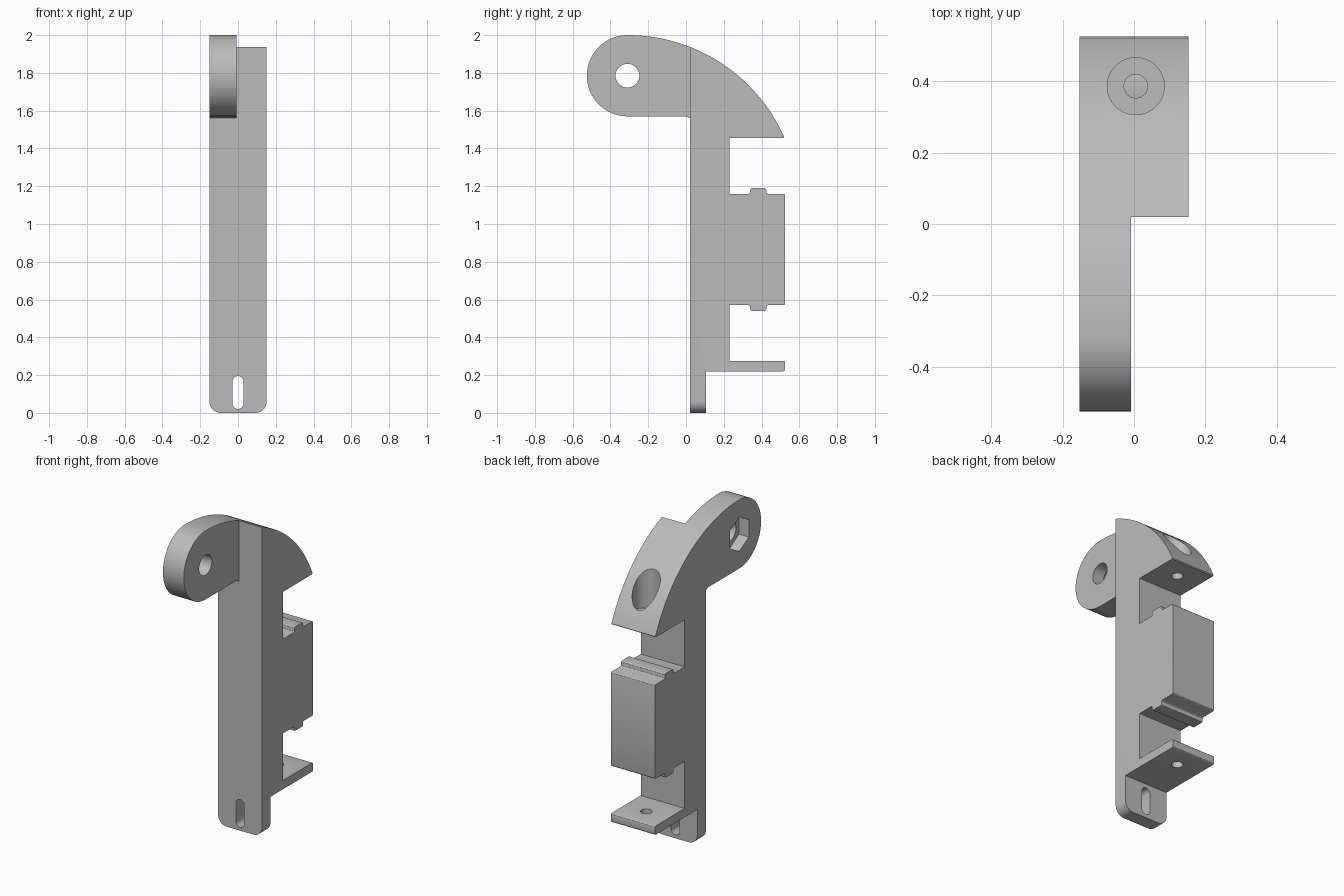
import bpy, bmesh
from math import sin, cos, pi, sqrt, asin

if "Cube" in bpy.data.objects:
    bpy.data.objects.remove(bpy.data.objects["Cube"], do_unlink=True)

HALF = 0.152              # half the bracket width
ARM_Y, ARM_Z, ARM_R = -0.31, 1.785, 0.215

grey = bpy.data.materials.new("plain grey")
grey.use_nodes = True
grey.diffuse_color = (0.5, 0.5, 0.5, 1)
grey.node_tree.nodes["Principled BSDF"].inputs["Base Color"].default_value = (0.5, 0.5, 0.5, 1)


def arc(cx, cy, r, start, end, steps):
    angles = [start + (end - start) * i / steps for i in range(steps + 1)]
    return [(cx + r * cos(a), cy + r * sin(a)) for a in angles]


def circle(cx, cy, r, sides=40, turn=0):
    return arc(cx, cy, r, turn, turn + 2 * pi, sides)[:-1]


def prism(name, outline, axis, low, high):
    """Extrude a 2D outline along one axis."""
    def place(p, t):
        c = list(p)
        c.insert("xyz".index(axis), t)
        return c
    bm = bmesh.new()
    base = bm.faces.new([bm.verts.new(place(p, low)) for p in outline])
    new = bmesh.ops.extrude_face_region(bm, geom=[base])["geom"]
    shift = place((0, 0), high - low)
    bmesh.ops.translate(bm, vec=shift, verts=[v for v in new if isinstance(v, bmesh.types.BMVert)])
    bmesh.ops.recalc_face_normals(bm, faces=bm.faces)
    mesh = bpy.data.meshes.new(name)
    bm.to_mesh(mesh)
    bm.free()
    mesh.materials.append(grey)
    obj = bpy.data.objects.new(name, mesh)
    bpy.context.collection.objects.link(obj)
    return obj


def round_edges(obj, test, radius, segments):
    bm = bmesh.new()
    bm.from_mesh(obj.data)
    edges = [e for e in bm.edges if test(e.verts[0].co, e.verts[1].co)]
    bmesh.ops.bevel(bm, geom=edges, offset=radius, segments=segments, profile=0.5, affect='EDGES')
    bm.to_mesh(obj.data)
    bm.free()


# Side outline: foot, shelf, block with ridges, then the curved head and arm
block = [(0.23, 0.57), (0.34, 0.57), (0.34, 0.54), (0.425, 0.54), (0.425, 0.57), (0.525, 0.57)]
block += [(y, 1.73 - z) for y, z in reversed(block)]
outline = [(0.02, 0), (0.105, 0), (0.105, 0.22), (0.525, 0.22), (0.525, 0.275), (0.23, 0.275)]
outline += block + [(0.23, 1.455), (0.515, 1.455)]
sweep = 0.908
tip = pi / 2 - asin(0.83 / sweep)
outline += arc(ARM_Y, 2 - sweep, sweep, tip, pi / 2, 32)
outline += arc(ARM_Y, ARM_Z, ARM_R, pi / 2, 1.5 * pi, 32)[1:]
outline += [(0, 1.57), (0.02, 1.56)]
bracket = prism("bracket_body", outline, "x", -HALF, HALF)

# Soft corners on the shelf and block, round corners on the foot
round_edges(bracket, lambda a, b: abs(a.x - b.x) > 0.1 and a.y > 0.3 and a.z < 1.4, 0.01, 3)
round_edges(bracket, lambda a, b: abs(a.x - b.x) < 0.01 and max(a.z, b.z) < 0.001, 0.06, 8)

# Cutters: arm relief, pivot hole with nut pocket, screw holes and foot slot
relief = [(-1, -0.1), (0.02, -0.1), (0.02, 2.1), (-1, 2.1)]
slot = arc(0, 0.166, 0.029, 0, pi, 12) + arc(0, 0.05, 0.029, pi, 2 * pi, 12)
screw = (0.005, 0.386)
cutters = [
    prism("arm_relief_cutter", relief, "x", -0.008, 0.3),
    prism("pivot_hole_cutter", circle(ARM_Y, ARM_Z, 0.063), "x", -0.3, 0.1),
    prism("nut_pocket_cutter", circle(ARM_Y, ARM_Z, 0.108, 6, pi / 6), "x", -0.3, -0.085),
    prism("head_screw_cutter", circle(*screw, 0.033), "z", 1.4, 1.6),
    prism("head_recess_cutter", circle(*screw, 0.08), "z", 1.51, 2.1),
    prism("shelf_screw_cutter", circle(*screw, 0.033), "z", 0.15, 0.35),
    prism("foot_slot_cutter", slot, "y", -0.1, 0.15),
]
bpy.context.view_layer.objects.active = bracket
for cutter in cutters:
    cutter.hide_render = True
    mod = bracket.modifiers.new(cutter.name, 'BOOLEAN')
    mod.operation = 'DIFFERENCE'
    mod.solver = 'EXACT'
    mod.object = cutter
    bpy.ops.object.modifier_apply(modifier=mod.name)
    bpy.data.objects.remove(cutter, do_unlink=True)

# Smooth curves, sharp corners
bpy.ops.object.select_all(action='DESELECT')
bracket.select_set(True)
bpy.ops.object.shade_smooth_by_angle(angle=pi / 6)
